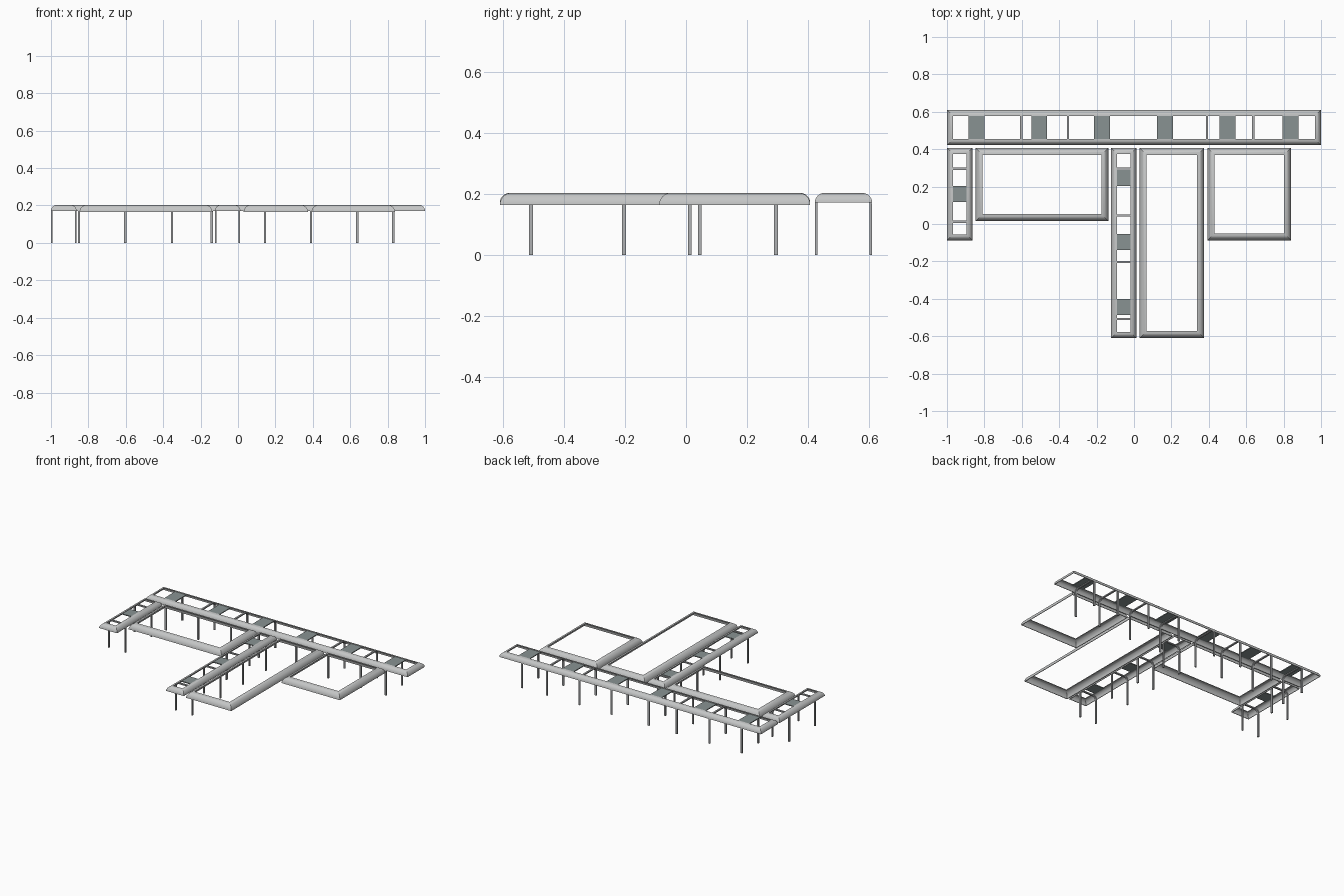
import bpy, bmesh, math

if "Cube" in bpy.data.objects:
    bpy.data.objects.remove(bpy.data.objects["Cube"])


def material(name, rgb):
    m = bpy.data.materials.new(name)
    m.diffuse_color = (*rgb, 1.0)
    m.use_nodes = True
    m.node_tree.nodes["Principled BSDF"].inputs["Base Color"].default_value = m.diffuse_color
    return m


PALE = material("pale grey metal", (0.56, 0.57, 0.57))
STEEL = material("steel grey", (0.42, 0.43, 0.44))
PANEL = material("green grey panel", (0.25, 0.29, 0.29))

TOP = 0.203


def finish(bm, name, mat, smooth=True):
    bmesh.ops.recalc_face_normals(bm, faces=bm.faces[:])
    me = bpy.data.meshes.new(name)
    bm.to_mesh(me)
    bm.free()
    ob = bpy.data.objects.new(name, me)
    bpy.context.collection.objects.link(ob)
    me.materials.append(mat)
    if smooth:
        bpy.ops.object.select_all(action='DESELECT')
        ob.select_set(True)
        bpy.context.view_layer.objects.active = ob
        bpy.ops.object.shade_smooth_by_angle(angle=math.radians(30))
    return ob


def arc(width, bottom, top, inset=0.0, n=8):
    """Quarter ellipse from the outer lower edge to the inner upper edge."""
    return [(inset + (width - inset) * (1 - math.cos(t)),
             bottom + (top - bottom) * math.sin(t))
            for t in (math.pi / 2 * i / n for i in range(n + 1))]


def canopy_frame(name, x0, x1, y0, y1, width, bottom):
    """Mitred rectangular ring of thin, quarter-round shell."""
    thick = 0.004
    profile = arc(width, bottom, TOP) + arc(width, bottom, TOP - thick, thick)[::-1]
    bm = bmesh.new()
    rings = [[bm.verts.new(p) for p in ((x0 + d, y0 + d, z), (x1 - d, y0 + d, z),
                                        (x1 - d, y1 - d, z), (x0 + d, y1 - d, z))]
             for d, z in profile]
    for k, a in enumerate(rings):
        b = rings[(k + 1) % len(rings)]
        for i in range(4):
            j = (i + 1) % 4
            bm.faces.new((a[i], a[j], b[j], b[i]))
    finish(bm, name, PALE)


def arches(name, x0, x1, y0, y1, along, positions, bottom):
    """Bent flat bars: two legs and a crossbar spanning the walkway."""
    w, t = 0.012, 0.008
    lo, hi = (y0, y1) if along == 'x' else (x0, x1)
    span = hi - lo

    def half(inset, top):
        return [(inset, 0.0)] + arc(0.034, bottom - 0.004, top, inset, 6)

    def outline(inset, top):
        left = half(inset, top)
        return ([(lo + d, z) for d, z in left]
                + [(lo + span - d, z) for d, z in reversed(left)])

    outer = outline(0.001, TOP - 0.006)
    inner = outline(0.001 + t, TOP - 0.006 - t)
    bm = bmesh.new()
    for p in positions:
        def vert(q, side):
            s = p + side * w / 2
            return bm.verts.new((s, q[0], q[1]) if along == 'x' else (q[0], s, q[1]))
        rows = [(vert(o, -1), vert(o, 1), vert(i, 1), vert(i, -1))
                for o, i in zip(outer, inner)]
        for a, b in zip(rows, rows[1:]):
            for i in range(4):
                j = (i + 1) % 4
                bm.faces.new((a[i], a[j], b[j], b[i]))
        bm.faces.new(rows[0])
        bm.faces.new(rows[-1])
    finish(bm, name, STEEL)


def roof_panels(name, x0, x1, y0, y1, along, centres, width):
    """Flat roof plates filling parts of the frame opening."""
    length, z, thick = 0.085, TOP - 0.006, 0.006
    bm = bmesh.new()
    for c in centres:
        if along == 'x':
            pos, size = (c, (y0 + y1) / 2), (length, y1 - y0 - 2 * width + 0.008)
        else:
            pos, size = ((x0 + x1) / 2, c), (x1 - x0 - 2 * width + 0.008, length)
        made = bmesh.ops.create_cube(bm, size=1.0)["verts"]
        for v in made:
            v.co = (pos[0] + v.co.x * size[0], pos[1] + v.co.y * size[1],
                    z + v.co.z * thick)
    finish(bm, name, PANEL, smooth=False)


# Wide canopy borders around the open courts
canopy_frame("left_court_canopy", -0.847, -0.137, 0.015, 0.407, 0.038, 0.164)
canopy_frame("middle_court_canopy", 0.03, 0.375, -0.61, 0.407, 0.038, 0.164)
canopy_frame("right_court_canopy", 0.393, 0.84, -0.088, 0.407, 0.038, 0.164)

# Narrow walkways: bounds, direction, arch positions, panel centres
walkways = {
    "rear_walkway": ((-1.0, 1.0, 0.422, 0.61), 'x',
                     (-0.85, -0.603, -0.353, -0.14, 0.145, 0.39, 0.638, 0.83),
                     [-0.842 + 0.3356 * i for i in range(6)]),
    "left_walkway": ((-1.0, -0.863, -0.088, 0.407), 'y', (0.295, 0.012), [0.16]),
    "centre_walkway": ((-0.123, 0.013, -0.61, 0.407), 'y',
                       (0.295, 0.045, -0.203, -0.508),
                       [0.247, -0.097, -0.443]),
}
for name, (box, along, bars, plates) in walkways.items():
    canopy_frame(name + "_canopy", *box, 0.033, 0.171)
    arches(name + "_arches", *box, along, bars, 0.171)
    roof_panels(name + "_roof_panels", *box, along, plates, 0.033)
